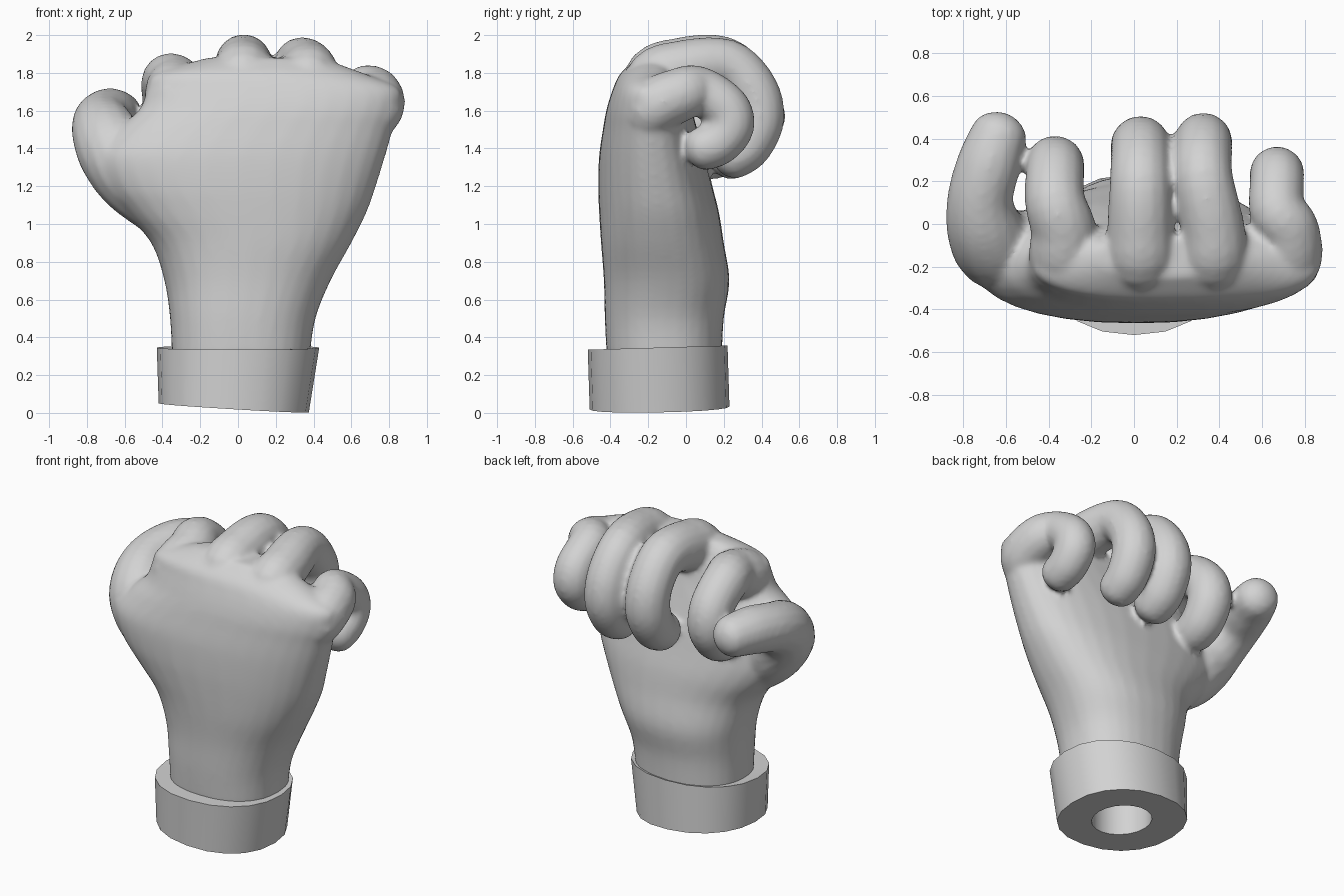
import bpy, bmesh, math
from mathutils import Vector

if "Cube" in bpy.data.objects:
    bpy.data.objects.remove(bpy.data.objects["Cube"])

grey = bpy.data.materials.new("light grey")
grey.use_nodes = True
color = (0.65, 0.65, 0.65, 1)
grey.diffuse_color = color
grey.node_tree.nodes["Principled BSDF"].inputs["Base Color"].default_value = color


def spline(points, steps):
    """Catmull-Rom interpolation of tuples of any length."""
    pts = [points[0], *points, points[-1]]
    out = []
    for a, b, c, d in zip(pts, pts[1:], pts[2:], pts[3:]):
        for i in range(steps):
            t = i / steps
            out.append([q + t / 2 * (r - p + t * (2 * p - 5 * q + 4 * r - s
                        + t * (3 * (q - r) + s - p)))
                        for p, q, r, s in zip(a, b, c, d)])
    return out + [list(points[-1])]


def loft(bm, rings):
    """Skin a row of rings and close both ends."""
    loops = [[bm.verts.new(p) for p in ring] for ring in rings]
    n = len(loops[0])
    faces = [bm.faces.new((a[i], a[(i + 1) % n], b[(i + 1) % n], b[i]))
             for a, b in zip(loops, loops[1:]) for i in range(n)]
    faces += [bm.faces.new(loops[0]), bm.faces.new(loops[-1])]
    bmesh.ops.recalc_face_normals(bm, faces=faces)


def oval(x0, x1, y0, y1, height, sides=32, power=2.0):
    """Rounded section between limits; height is a function of x and y."""
    ring = []
    for i in range(sides):
        a = 2 * math.pi * i / sides
        c, s = math.cos(a), math.sin(a)
        x = (x0 + x1) / 2 + (x1 - x0) / 2 * math.copysign(abs(c) ** (2 / power), c)
        y = (y0 + y1) / 2 + (y1 - y0) / 2 * math.copysign(abs(s) ** (2 / power), s)
        ring.append((x, y, height(x, y)))
    return ring


def tube(bm, path):
    """Tapered tube with a rounded tip through (x, y, z, radius) points."""
    pts = spline(path, 5)
    end = Vector(pts[-1][:3])
    ahead = (end - Vector(pts[-2][:3])).normalized()
    r = pts[-1][3]
    for a in (0.4, 0.8, 1.2, 1.45):
        pts.append([*(end + ahead * r * 0.85 * math.sin(a)), r * math.cos(a)])
    rings = []
    for i, p in enumerate(pts):
        before, after = pts[max(i - 1, 0)], pts[min(i + 1, len(pts) - 1)]
        t = (Vector(after[:3]) - Vector(before[:3])).normalized()
        side = Vector((1, 0, 0))
        side = (side - t * side.dot(t)).normalized()
        up = t.cross(side)
        rings.append([Vector(p[:3]) + p[3] * (side * math.cos(k * math.pi / 8)
                      + up * math.sin(k * math.pi / 8)) for k in range(16)])
    loft(bm, rings)


def make_object(name, bm):
    mesh = bpy.data.meshes.new(name)
    bm.to_mesh(mesh)
    bm.free()
    mesh.materials.append(grey)
    obj = bpy.data.objects.new(name, mesh)
    bpy.context.collection.objects.link(obj)
    return obj


# Palm and wrist with the ball of the thumb: x limits, y limits, height
hand = bmesh.new()
sections = [
    (-0.35, 0.38, -0.42, 0.19, 0.30),
    (-0.36, 0.41, -0.43, 0.20, 0.50),
    (-0.39, 0.49, -0.435, 0.23, 0.70),
    (-0.46, 0.60, -0.45, 0.20, 0.90),
    (-0.60, 0.68, -0.46, 0.175, 1.06),
    (-0.71, 0.73, -0.465, 0.14, 1.20),
    (-0.75, 0.78, -0.46, 0.10, 1.36),
    (-0.64, 0.82, -0.44, 0.06, 1.50),
    (-0.52, 0.855, -0.42, 0.03, 1.61),
    (-0.48, 0.85, -0.385, 0.00, 1.72),
    (-0.43, 0.66, -0.345, -0.04, 1.80),
    (-0.16, 0.44, -0.25, -0.06, 1.88),
]
loft(hand, [oval(*s[:4], lambda x, y, z=s[4]: z, power=2.3)
            for s in spline(sections, 4)])

# Four curled fingers: knuckle x, tip x, radius, reach in y, top and tip heights
fingers = [
    (-0.33, -0.37, 0.138, 0.275, 1.755, 1.36),
    (0.03, 0.03, 0.140, 0.365, 1.85, 1.36),
    (0.37, 0.325, 0.135, 0.385, 1.84, 1.36),
    (0.725, 0.67, 0.128, 0.235, 1.705, 1.40),
]
for base, tip, r, reach, top, low in fingers:
    drop = top - low
    tube(hand, [
        (base * 0.85, -0.19, 1.45, r * 0.8),
        (base, -0.18, top - 0.1, r * 1.15),
        (base, -0.03, top - 0.02, r * 1.12),
        (tip, reach - 0.17, top, r * 1.03),
        (tip, reach - 0.03, top - drop * 0.28, r),
        (tip, reach, top - drop * 0.6, r),
        (tip, reach - 0.06, low + drop * 0.12, r * 0.97),
        (tip, reach - 0.14, low, r * 0.93),
    ])

# Thumb, rising from the palm and folding backwards
tube(hand, [
    (-0.36, -0.13, 1.02, 0.13),
    (-0.53, -0.13, 1.21, 0.19),
    (-0.64, -0.11, 1.36, 0.20),
    (-0.70, -0.02, 1.47, 0.18),
    (-0.72, 0.12, 1.54, 0.155),
    (-0.68, 0.28, 1.57, 0.15),
    (-0.635, 0.41, 1.57, 0.135),
])

# Blend the parts into one skin
hand = make_object("hand", hand)
remesh = hand.modifiers.new("blend", 'REMESH')
remesh.mode = 'VOXEL'
remesh.voxel_size = 0.017
remesh.use_smooth_shade = True
soften = hand.modifiers.new("soften", 'SMOOTH')
soften.factor = 0.5
soften.iterations = 7

# Cuff with a slanted underside and a round socket
cuff = bmesh.new()
under = lambda x, y: 0.028 - 0.06 * x + 0.02 * y
upper = lambda x, y: 0.35 + 0.03 * y
loft(cuff, [
    oval(-0.33, 0.33, -0.40, 0.17, lambda x, y: 0.335, 20),
    oval(-0.43, 0.43, -0.52, 0.22, upper, 20, 2.2),
    oval(-0.42, 0.375, -0.51, 0.23, under, 20, 2.2),
    oval(-0.205, 0.165, -0.325, 0.045, under, 20),
    oval(-0.205, 0.165, -0.325, 0.045, lambda x, y: 0.28, 20),
])
cuff = make_object("cuff", cuff)
bpy.ops.object.select_all(action='DESELECT')
cuff.select_set(True)
bpy.context.view_layer.objects.active = cuff
bpy.ops.object.shade_smooth_by_angle(angle=math.radians(35))
